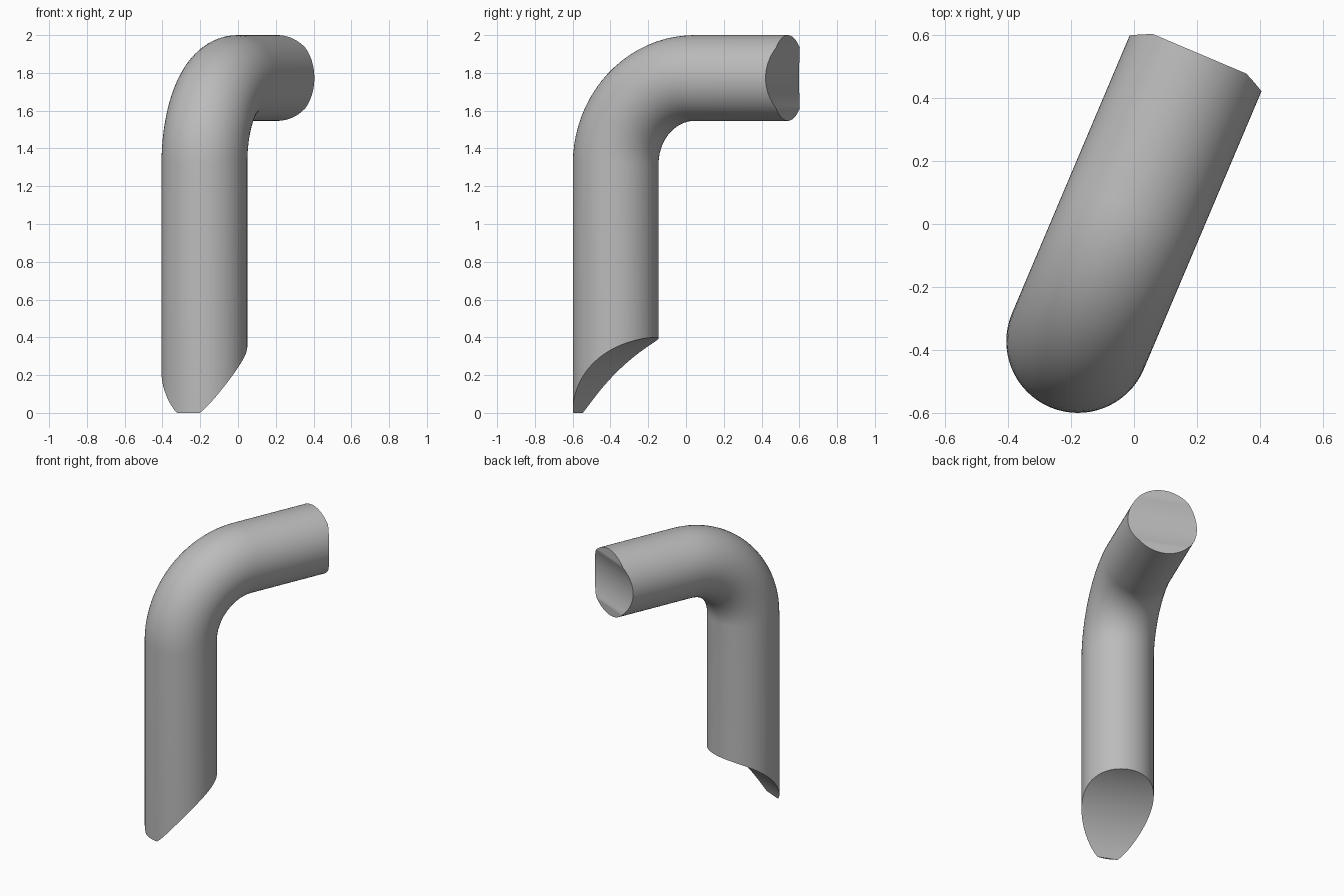
import bpy, bmesh, math
from mathutils import Vector

cube = bpy.data.objects.get("Cube")
if cube:
    bpy.data.objects.remove(cube, do_unlink=True)

SIDES = 64            # divisible by 8 so cap creases land on vertices
BEND_STEPS = 20
RADIUS = 0.227
BEND = 0.4545
TOP = 2 - RADIUS
END = 0.99            # reach of the arm from the post axis

up = Vector((0, 0, 1))
arm_dir = Vector((0.39, 0.921, 0)).normalized()
side = arm_dir.cross(up)
base = Vector((-0.178, -0.372, 0))


def foot_height(a):
    """Coped foot: circular scoop with a small flat toe."""
    if a < -0.216:
        return 0.0
    return max(0.0, math.sqrt(0.415 - (a - 0.387) ** 2) - 0.224)


def arm_setback(h):
    """Shallow horizontal saddle in the arm end, flat above and below."""
    r = 0.41
    half = 0.1605
    if abs(h) >= half:
        return 0.0
    return math.sqrt(r * r - h * h) - math.sqrt(r * r - half * half)


def ring(bm, centre, normal, shift=None):
    verts = []
    for i in range(SIDES):
        t = 2 * math.pi * i / SIDES
        p = centre + RADIUS * (math.cos(t) * normal + math.sin(t) * side)
        if shift:
            p += shift(RADIUS * math.cos(t))
        verts.append(bm.verts.new(p))
    return verts


def cap(bm, verts):
    """Strips joining mirrored rim vertices."""
    for i in range(SIDES // 2):
        quad = [verts[i], verts[i + 1], verts[-i - 1], verts[-i % SIDES]]
        bm.faces.new(list(dict.fromkeys(quad)))


bm = bmesh.new()
# Foot, bend and arm end
rings = [ring(bm, base, -arm_dir, lambda c: up * foot_height(-c))]
pivot = base + arm_dir * BEND + up * (TOP - BEND)
for k in range(BEND_STEPS + 1):
    phi = math.pi / 2 * k / BEND_STEPS
    n = -arm_dir * math.cos(phi) + up * math.sin(phi)
    rings.append(ring(bm, pivot + n * BEND, n))
rings.append(ring(bm, base + arm_dir * END + up * TOP, up,
                  lambda c: -arm_dir * arm_setback(c)))

for lower, upper in zip(rings, rings[1:]):
    for i in range(SIDES):
        j = (i + 1) % SIDES
        bm.faces.new((lower[i], lower[j], upper[j], upper[i]))
cap(bm, rings[0])
cap(bm, rings[-1])
bmesh.ops.recalc_face_normals(bm, faces=bm.faces)

mesh = bpy.data.meshes.new("bent_pipe")
bm.to_mesh(mesh)
bm.free()
pipe = bpy.data.objects.new("bent_pipe", mesh)
bpy.context.collection.objects.link(pipe)

# Plain grey finish
grey = bpy.data.materials.new("plain_grey")
grey.use_nodes = True
colour = (0.5, 0.5, 0.5, 1)
grey.diffuse_color = colour
grey.node_tree.nodes["Principled BSDF"].inputs["Base Color"].default_value = colour
mesh.materials.append(grey)

bpy.ops.object.select_all(action="DESELECT")
pipe.select_set(True)
bpy.context.view_layer.objects.active = pipe
bpy.ops.object.shade_smooth_by_angle(angle=math.radians(30))
